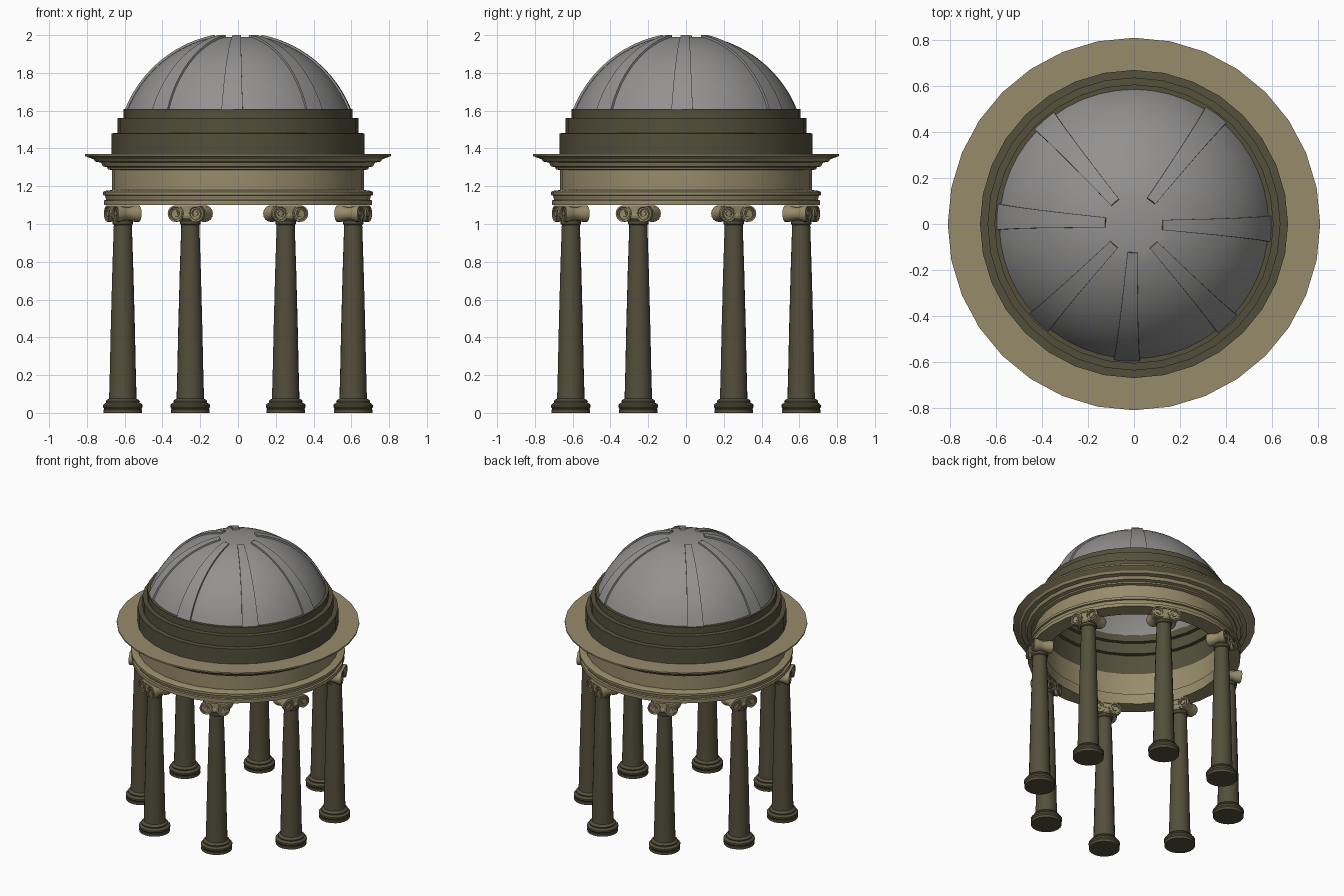
import bpy, bmesh, math
from mathutils import Matrix, Vector

if "Cube" in bpy.data.objects:
    bpy.data.objects.remove(bpy.data.objects["Cube"])


def material(name, rgb):
    m = bpy.data.materials.new(name)
    m.diffuse_color = (*rgb, 1)
    m.use_nodes = True
    m.node_tree.nodes["Principled BSDF"].inputs["Base Color"].default_value = m.diffuse_color
    return m


TAN = material("tan stone", (0.31, 0.26, 0.145))
DARK = material("dark olive stone", (0.088, 0.079, 0.044))
GREY = material("grey lead", (0.29, 0.285, 0.28))


def finish(name, bm, mat, angle=30):
    bmesh.ops.recalc_face_normals(bm, faces=bm.faces)
    me = bpy.data.meshes.new(name)
    bm.to_mesh(me)
    bm.free()
    ob = bpy.data.objects.new(name, me)
    bpy.context.collection.objects.link(ob)
    me.materials.append(mat)
    bpy.ops.object.select_all(action='DESELECT')
    ob.select_set(True)
    bpy.context.view_layer.objects.active = ob
    bpy.ops.object.shade_smooth_by_angle(angle=math.radians(angle))
    return ob


def lathe(bm, profile, n, matrix=Matrix(), closed=False):
    """Revolve (radius, height) points about local z; caps open ends."""
    rings = []
    for r, z in profile:
        rings.append([bm.verts.new(matrix @ Vector((r * math.cos(2 * math.pi * i / n),
                                                    r * math.sin(2 * math.pi * i / n), z)))
                      for i in range(n)])
    pairs = list(zip(rings, rings[1:]))
    if closed:
        pairs.append((rings[-1], rings[0]))
    for a, b in pairs:
        for i in range(n):
            j = (i + 1) % n
            bm.faces.new((a[i], a[j], b[j], b[i]))
    if not closed:
        bm.faces.new(rings[0])
        bm.faces.new(rings[-1])


def box(bm, matrix, size, centre):
    bmesh.ops.create_cube(bm, size=1, matrix=matrix @ Matrix.Translation(centre)
                          @ Matrix.Diagonal((*size, 1)))


# Columns: moulded base, tapering shaft and neck collar
SHAFT = [(0.103, 0), (0.103, 0.018), (0.098, 0.02), (0.105, 0.03), (0.105, 0.042),
         (0.097, 0.05), (0.088, 0.053), (0.09, 0.062), (0.083, 0.07), (0.073, 0.075),
         (0.069, 0.22), (0.064, 0.45), (0.056, 0.75), (0.048, 0.995), (0.055, 1.0),
         (0.055, 1.015), (0.049, 1.02), (0.049, 1.04)]
# Scroll roll, waisted in the middle, with a recessed face and raised eye
ROLL = [(0.013, -0.067), (0.013, -0.06), (0.033, -0.06), (0.036, -0.066), (0.044, -0.066),
        (0.044, -0.042), (0.034, -0.015), (0.034, 0.015), (0.044, 0.042), (0.044, 0.066),
        (0.036, 0.066), (0.033, 0.06), (0.013, 0.06), (0.013, 0.067)]


def scroll_ridge(bm, m, x, side):
    """Spiral ridge from the rim to the eye on one scroll face."""
    rows = []
    for i in range(25):
        t = i / 24
        a = math.pi / 2 + side * t * 3 * math.pi
        r = 0.041 - 0.026 * t
        rows.append([bm.verts.new(m @ Vector((x + d, side * 0.058 + rr * math.cos(a),
                                              1.055 + rr * math.sin(a))))
                     for rr, d in ((r + 0.003, -math.copysign(0.007, x)), (r + 0.003, 0),
                                   (r - 0.003, 0), (r - 0.003, -math.copysign(0.007, x)))])
    for a, b in zip(rows, rows[1:]):
        for k in range(3):
            bm.faces.new((a[k], a[k + 1], b[k + 1], b[k]))


for c in range(8):
    ang = math.radians(22.5 + 45 * c)
    m = Matrix.Rotation(ang, 4, 'Z') @ Matrix.Translation((0.66, 0, 0))
    bm = bmesh.new()
    lathe(bm, SHAFT, 20, m)
    finish(f"column_{c + 1}", bm, DARK)

    # Capital: cushion, two rolls with spirals, joining band and top slab
    bm = bmesh.new()
    lathe(bm, [(0.05, 1.022), (0.06, 1.032), (0.063, 1.045), (0.058, 1.06)], 20, m)
    for s in (-1, 1):
        lathe(bm, ROLL, 16, m @ Matrix.Translation((0, s * 0.058, 1.055))
              @ Matrix.Rotation(math.pi / 2, 4, 'Y'))
        for x in (-0.068, 0.068):
            scroll_ridge(bm, m, x, s)
    box(bm, m, (0.12, 0.12, 0.036), (0, 0, 1.076))
    box(bm, m, (0.132, 0.116, 0.01), (0, 0, 1.094))
    finish(f"capital_{c + 1}", bm, TAN)

# Ring beam: stepped lower bands, frieze and projecting cornice
bm = bmesh.new()
lathe(bm, [(0.60, 1.10), (0.71, 1.10), (0.71, 1.125), (0.698, 1.128), (0.704, 1.15),
           (0.715, 1.153), (0.715, 1.17), (0.70, 1.176), (0.668, 1.18), (0.668, 1.285),
           (0.69, 1.29), (0.69, 1.30), (0.715, 1.305), (0.725, 1.325), (0.755, 1.33),
           (0.765, 1.343), (0.785, 1.35), (0.81, 1.36), (0.81, 1.37), (0.62, 1.37),
           (0.62, 1.18), (0.60, 1.175)], 32, closed=True)
finish("entablature_ring", bm, TAN)

# Stepped drum
bm = bmesh.new()
lathe(bm, [(0.62, 1.34), (0.67, 1.34), (0.67, 1.48), (0.637, 1.482), (0.637, 1.56),
           (0.607, 1.562), (0.607, 1.61), (0.565, 1.61), (0.565, 1.56), (0.59, 1.558),
           (0.59, 1.48), (0.615, 1.478)], 32, closed=True)
finish("stepped_drum", bm, DARK)

# Dome shell with a flat crown
ZC, R = 1.369, 0.6336


def dome_z(r, radius=R):
    return ZC + math.sqrt(radius * radius - r * r)


a0, a1 = math.asin(0.125 / R), math.asin(0.592 / R)
steps = [a0 + (a1 - a0) * i / 12 for i in range(13)]
bm = bmesh.new()
lathe(bm, [(0.001, 1.988)] + [(R * math.sin(a), ZC + R * math.cos(a)) for a in steps]
      + [((R - .02) * math.sin(a), ZC + (R - .02) * math.cos(a)) for a in reversed(steps)]
      + [(0.001, 1.968)], 48)
finish("dome", bm, GREY)

# Broad tapering ribs (the rear one is missing)
for k, deg in enumerate((-2, 53, 131, 177, 226, 267, 313)):
    bm = bmesh.new()
    rot = Matrix.Rotation(math.radians(deg), 4, 'Z')
    rows = []
    for i, a in enumerate(steps):
        w = 0.022 + 0.035 * i / 12
        row = []
        for rad, s in ((R - 0.008, -1), (R + 0.011, -1), (R + 0.011, 0),
                       (R + 0.011, 1), (R - 0.008, 1)):
            r = rad * math.sin(a)
            t = s * math.asin(w / r)
            row.append(bm.verts.new(rot @ Vector((r * math.cos(t), r * math.sin(t),
                                                  ZC + rad * math.cos(a)))))
        rows.append(row)
    for p, q in zip(rows, rows[1:]):
        for j in range(5):
            n = (j + 1) % 5
            bm.faces.new((p[j], p[n], q[n], q[j]))
    bm.faces.new(rows[0])
    bm.faces.new(rows[-1])
    finish(f"dome_rib_{k + 1}", bm, GREY)
